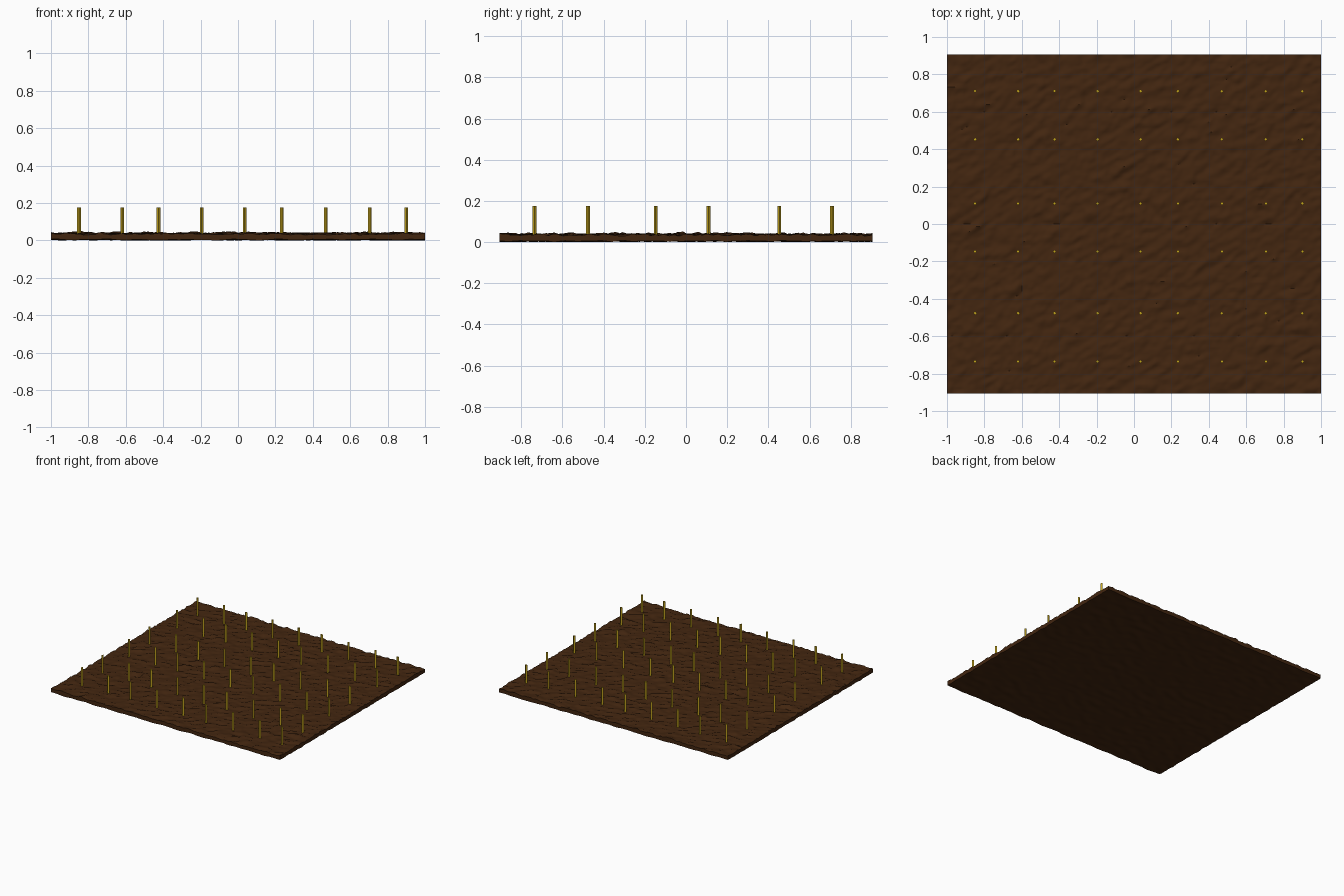
import bpy, bmesh, math
from mathutils import Vector, noise

if "Cube" in bpy.data.objects:
    bpy.data.objects.remove(bpy.data.objects["Cube"])

W, D = 2.0, 1.81          # plot size
NX, NY = 150, 136         # soil grid resolution


def material(name, color):
    m = bpy.data.materials.new(name)
    m.diffuse_color = (*color, 1)
    m.use_nodes = True
    m.node_tree.nodes["Principled BSDF"].inputs["Base Color"].default_value = m.diffuse_color
    return m


def finish(bm, name, mat, angle):
    bmesh.ops.recalc_face_normals(bm, faces=bm.faces)
    me = bpy.data.meshes.new(name)
    bm.to_mesh(me)
    bm.free()
    ob = bpy.data.objects.new(name, me)
    bpy.context.collection.objects.link(ob)
    me.materials.append(mat)
    bpy.context.view_layer.objects.active = ob
    ob.select_set(True)
    bpy.ops.object.shade_smooth_by_angle(angle=math.radians(angle))
    ob.select_set(False)
    return ob


def soil_top(x, y):
    # streaky clods running diagonally, with faint furrows between tiles
    u, v = x * 0.85 + y * 0.5, y * 0.85 - x * 0.5
    h = 0.035 + 0.008 * noise.noise(Vector((u * 11, v * 26, 0)))
    h += 0.007 * noise.noise(Vector((u * 30, v * 50, 5)))
    h += 0.022 * max(0, noise.noise(Vector((u * 9, v * 16, 9))) - 0.3)
    for c in (x, y):
        gap = abs((c + 0.3) % 0.6 - 0.3)
        h -= 0.003 * max(0, 1 - gap / 0.015)
    return h


def soil_bottom(x, y):
    return 0.005 + 0.005 * max(-1, 1.3 * noise.noise(Vector((x * 12, y * 18, 20))))


# soil slab: rough top and bottom, straight outer walls
bm = bmesh.new()


def layer(height):
    return [[bm.verts.new((x, y, height(x, y)))
             for x in (W * (i / NX - 0.5) for i in range(NX + 1))]
            for y in (D * (j / NY - 0.5) for j in range(NY + 1))]


top, bottom = layer(soil_top), layer(soil_bottom)
for g in (top, bottom):
    for j in range(NY):
        for i in range(NX):
            bm.faces.new((g[j][i], g[j][i + 1], g[j + 1][i + 1], g[j + 1][i]))
rim = [(0, i) for i in range(NX)] + [(j, NX) for j in range(NY)]
rim += [(NY, i) for i in range(NX, 0, -1)] + [(j, 0) for j in range(NY, 0, -1)]
for (a, b), (c, d) in zip(rim, rim[1:] + rim[:1]):
    bm.faces.new((top[a][b], bottom[a][b], bottom[c][d], top[c][d]))
finish(bm, "soil", material("soil_brown", (0.055, 0.019, 0.005)), 40)

# stalks: rows of thin upright stems, four-sided with corners facing the axes
bm = bmesh.new()
for x in (-0.85, -0.62, -0.425, -0.195, 0.035, 0.235, 0.47, 0.705, 0.90):
    for y in (-0.735, -0.477, -0.147, 0.11, 0.453, 0.71):
        ret = bmesh.ops.create_cone(bm, cap_ends=True, segments=4,
                                    radius1=0.0095, radius2=0.0095, depth=0.155)
        bmesh.ops.translate(bm, verts=ret["verts"], vec=(x, y, 0.0985))
finish(bm, "stalks", material("stalk_yellow", (0.55, 0.37, 0.012)), 30)
